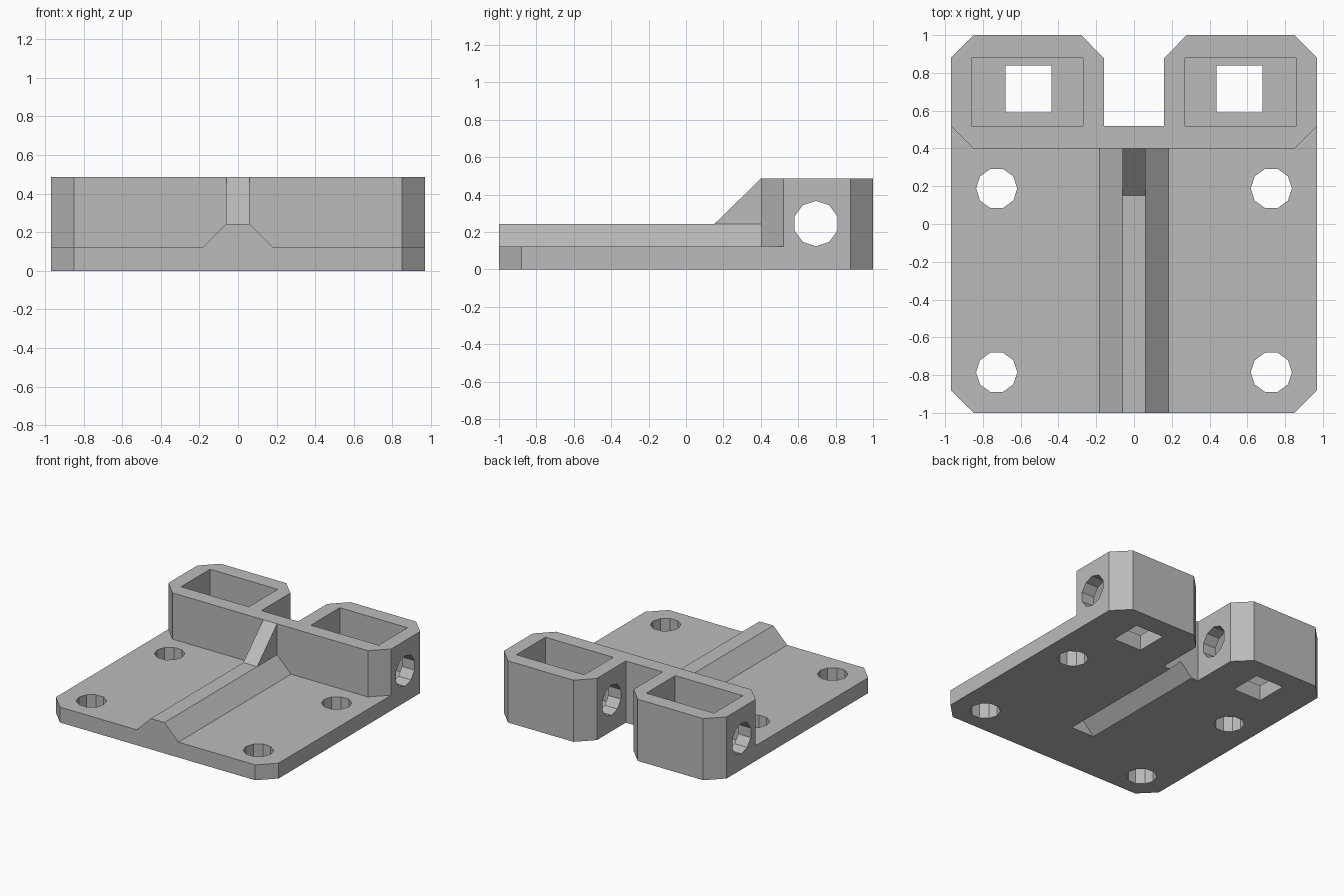
import bpy
import bmesh
import math
from mathutils import Vector

cube = bpy.data.objects.get("Cube")
if cube:
    bpy.data.objects.remove(cube, do_unlink=True)

grey = bpy.data.materials.new("light grey")
grey.use_nodes = True
colour = (0.5, 0.5, 0.5, 1)
grey.diffuse_color = colour
grey.node_tree.nodes["Principled BSDF"].inputs["Base Color"].default_value = colour


def prism(name, points, axis, start, end):
    """Extrude a 2D outline along x (points are y,z), y (x,z) or z (x,y)."""
    place = {"x": lambda p, d: Vector((d, p[0], p[1])),
             "y": lambda p, d: Vector((p[0], d, p[1])),
             "z": lambda p, d: Vector((p[0], p[1], d))}[axis]
    bm = bmesh.new()
    bottom = [bm.verts.new(place(p, start)) for p in points]
    top = [bm.verts.new(place(p, end)) for p in points]
    bm.faces.new(bottom)
    bm.faces.new(top)
    n = len(points)
    for i in range(n):
        j = (i + 1) % n
        bm.faces.new((bottom[i], bottom[j], top[j], top[i]))
    bmesh.ops.recalc_face_normals(bm, faces=bm.faces)
    mesh = bpy.data.meshes.new(name)
    bm.to_mesh(mesh)
    bm.free()
    mesh.materials.append(grey)
    obj = bpy.data.objects.new(name, mesh)
    bpy.context.collection.objects.link(obj)
    return obj


def mirrored(half):
    return half + [(-x, y) for x, y in reversed(half)]


def rect(x0, x1, y0, y1):
    return [(x0, y0), (x1, y0), (x1, y1), (x0, y1)]


def ten_sided(cx, cy, r, turn=0.0):
    return [(cx + r * math.cos(turn + i * math.tau / 10),
             cy + r * math.sin(turn + i * math.tau / 10)) for i in range(10)]


def combine(target, tool, operation):
    mod = target.modifiers.new(operation, "BOOLEAN")
    mod.operation = operation
    mod.solver = "EXACT"
    mod.object = tool
    graph = bpy.context.evaluated_depsgraph_get()
    mesh = bpy.data.meshes.new_from_object(target.evaluated_get(graph))
    target.modifiers.clear()
    target.data = mesh
    bpy.data.objects.remove(tool, do_unlink=True)


PLATE, RIDGE, TOP = 0.121, 0.2425, 0.485
back = [(0.97, 0.88), (0.85, 1), (0.28, 1), (0.16, 0.88), (0.16, 0.52)]

# Base plate with chamfered corners and a notch at the back
bracket = prism("mounting_bracket", mirrored([(0.85, -1), (0.97, -0.88)] + back),
                "z", 0, PLATE)

# Twin socket blocks joined by a bridge
combine(bracket, prism("socket_blocks", mirrored([(0.85, 0.4), (0.97, 0.52)] + back),
                       "z", PLATE, TOP), "UNION")

# Central stiffening ridge and its gusset
combine(bracket, prism("ridge", mirrored([(0.182, 0.1), (0.182, PLATE), (0.06, RIDGE)]),
                       "y", -1, 0.45), "UNION")
combine(bracket, prism("gusset", [(0.152, RIDGE), (0.152, 0.2), (0.45, 0.2),
                                  (0.45, 0.46), (0.4, TOP)],
                       "x", -0.06, 0.06), "UNION")

# Groove under the ridge, open into the notch
combine(bracket, prism("groove", [(-0.11, -0.01), (0.11, -0.01), (0, 0.1)],
                       "y", -0.57, 0.6), "DIFFERENCE")

for side in (-1, 1):
    # Pocket and the square opening through its floor
    combine(bracket, prism("pocket", rect(side * 0.27, side * 0.86, 0.52, 0.88),
                           "z", PLATE, 0.6), "DIFFERENCE")
    combine(bracket, prism("floor_opening", rect(side * 0.436, side * 0.68, 0.59, 0.84),
                           "z", -0.1, 0.2), "DIFFERENCE")
    # Screw holes
    for y in (-0.785, 0.188):
        combine(bracket, prism("screw_hole", ten_sided(side * 0.727, y, 0.109),
                               "z", -0.1, 0.2), "DIFFERENCE")
    # Cross holes through both walls of each block
    combine(bracket, prism("cross_hole", ten_sided(0.695, 0.245, 0.121, math.pi / 2),
                           "x", side * 0.1, side * 1.1), "DIFFERENCE")
